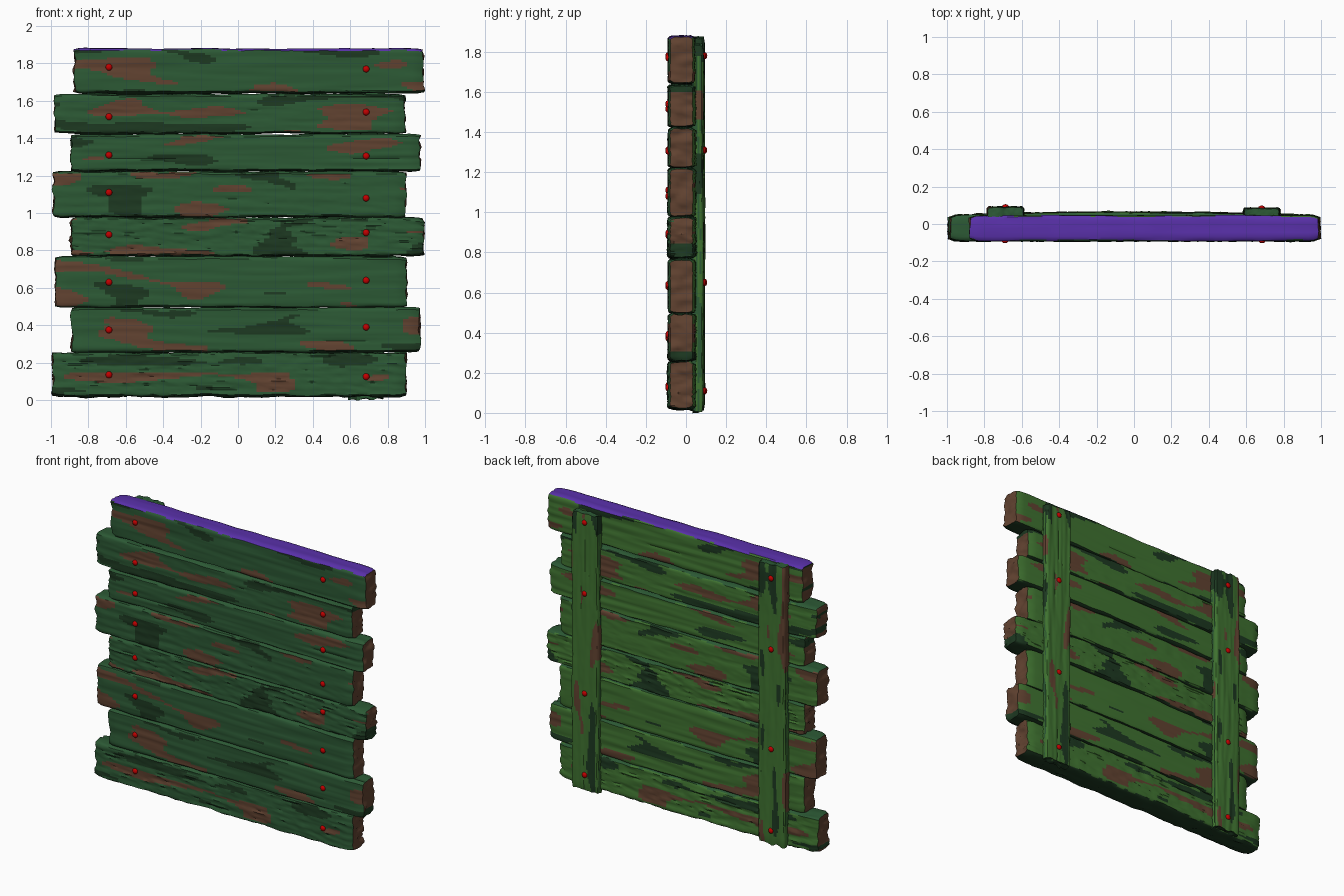
import bpy, bmesh
from mathutils import Vector, noise

if "Cube" in bpy.data.objects:
    bpy.data.objects.remove(bpy.data.objects["Cube"])


def material(name, rgb):
    m = bpy.data.materials.new(name)
    m.diffuse_color = (*rgb, 1)
    m.use_nodes = True
    m.node_tree.nodes["Principled BSDF"].inputs["Base Color"].default_value = m.diffuse_color
    return m


GREEN = material("dark_green", (0.025, 0.10, 0.035))
BACK = material("moss_green", (0.05, 0.17, 0.03))
BROWN = material("red_brown", (0.12, 0.055, 0.03))
DARK = material("shadow_green", (0.012, 0.04, 0.015))
BLUE = material("violet_edge", (0.10, 0.03, 0.40))
RED = material("nail_red", (0.55, 0.0, 0.0))


def smooth(ob, angle):
    bpy.ops.object.select_all(action='DESELECT')
    ob.select_set(True)
    bpy.context.view_layer.objects.active = ob
    bpy.ops.object.shade_smooth_by_angle(angle=angle)


# Weathered board: gridded box with rounded ends, ragged edges and long grain
def board(name, lo, hi, axis, seed, rough=0.0, bow=0.0, top=GREEN):
    lo, hi = Vector(lo), Vector(hi)
    mid, half = (lo + hi) / 2, (hi - lo) / 2
    cross = 2 - axis                       # width direction: z for planks, x for battens
    bm = bmesh.new()
    bmesh.ops.create_cube(bm, size=2)
    cuts = {axis: 64, cross: 20, 1: 6}
    for ax, n in cuts.items():
        no = Vector((0, 0, 0))
        no[ax] = 1
        for i in range(1, n):
            bmesh.ops.bisect_plane(bm, geom=bm.verts[:] + bm.edges[:] + bm.faces[:],
                                   plane_co=no * (2 * i / n - 1), plane_no=no)
    bm.normal_update()
    moves = []
    for v in bm.verts:
        u, t, w = v.co[axis], v.co.y, v.co[cross]
        p = Vector([v.co[k] * half[k] for k in range(3)])
        l, c = p[axis], p[cross]
        # rounded corners near the ends
        near = max(0.0, 1 - (half[axis] - abs(l)) / 0.05)
        p.y *= 1 - 0.18 * near ** 2
        p[cross] *= 1 - 0.05 * near ** 2
        # chamfer the long edges
        if abs(t) > 0.99 and abs(w) > 0.99:
            p.y *= 0.9
            p[cross] -= 0.005 * w
        # ragged end grain
        if near > 0:
            p[axis] += near * 0.014 * noise.noise((c * 22, seed * 5.3 + u * 3, p.y * 14))
        # wavy long edges
        if abs(w) > 0.85:
            p[cross] += 0.006 * noise.noise((l * 9, w * 4 + seed * 3.1, 0.5))
        # long streaks, plus choppy splinters on the rough boards
        d = 0.005 * noise.noise((l * 2.2 + seed * 7.7, c * 38, t * 3))
        d -= 0.010 * max(0, noise.noise((l * 1.4 - seed * 4.1, c * 55, t * 2 + 9)) - 0.3)
        if rough:
            d += rough * noise.noise((l * 16 + seed, c * 75, t * 5))
        p += v.normal * d
        if t > 0:
            p.y += bow * (1 - u * u) * t
        moves.append(p + mid)
    for v, p in zip(bm.verts, moves):
        v.co = p
    bm.normal_update()
    for f in bm.faces:
        n, c = f.normal, f.calc_center_median()
        patch = noise.noise((c[axis] * 2.5 + seed * 3, c[cross] * 12, seed))
        f.material_index = 0 if n.y < 0 else 1
        if patch > 0.3 or (abs(n.x) > 0.7 and axis == 0):
            f.material_index = 2
        if n.z < -0.7 or patch < -0.35:
            f.material_index = 3
        if n.z > 0.7:
            f.material_index = 4
    me = bpy.data.meshes.new(name)
    bm.to_mesh(me)
    bm.free()
    for m in (GREEN, BACK, BROWN, DARK, top):
        me.materials.append(m)
    ob = bpy.data.objects.new(name, me)
    bpy.context.collection.objects.link(ob)
    smooth(ob, 0.7)


# Domed nail head
def nail(name, x, y, z):
    bpy.ops.mesh.primitive_uv_sphere_add(segments=12, ring_count=8, radius=1, location=(x, y, z))
    ob = bpy.context.object
    ob.name = name
    ob.scale = (0.018, 0.013, 0.018)
    ob.data.materials.append(RED)
    smooth(ob, 1.0)


# Horizontal planks: x0, x1, z0, z1, roughness, left nail z, right nail z
PLANKS = [
    (-0.99, 0.895, 0.02, 0.254, 0.009, 0.135, 0.125),
    (-0.89, 0.97, 0.255, 0.494, 0.0, 0.375, 0.39),
    (-0.975, 0.90, 0.496, 0.768, 0.0, 0.63, 0.64),
    (-0.89, 0.99, 0.77, 0.976, 0.009, 0.885, 0.895),
    (-0.985, 0.895, 0.978, 1.222, 0.004, 1.11, 1.08),
    (-0.89, 0.97, 1.224, 1.42, 0.0, 1.31, 1.305),
    (-0.98, 0.89, 1.424, 1.635, 0.003, 1.515, 1.54),
    (-0.875, 0.99, 1.64, 1.88, 0.0, 1.78, 1.77),
]
for i, (x0, x1, z0, z1, r, zl, zr) in enumerate(PLANKS):
    last = i == len(PLANKS) - 1
    board(f"plank_{i + 1}", (x0, -0.09, z0), (x1, 0.045, z1), 0, i + 1, r,
          0.0 if last else 0.018, BLUE if last else GREEN)
    nail(f"front_nail_left_{i + 1}", -0.69, -0.09, zl)
    nail(f"front_nail_right_{i + 1}", 0.685, -0.09, zr)

# Two vertical battens across the back, with four nails each
for side, x0, x1, z0, z1, y1, seed in (("left", -0.785, -0.59, 0.02, 1.87, 0.093, 21),
                                       ("right", 0.585, 0.78, 0.005, 1.835, 0.086, 34)):
    board(f"back_batten_{side}", (x0, 0.03, z0), (x1, y1, z1), 2, seed, 0.002)
    for k, z in enumerate((0.11, 0.65, 1.31, 1.78)):
        nail(f"back_nail_{side}_{k + 1}", (x0 + x1) / 2, y1, z)
